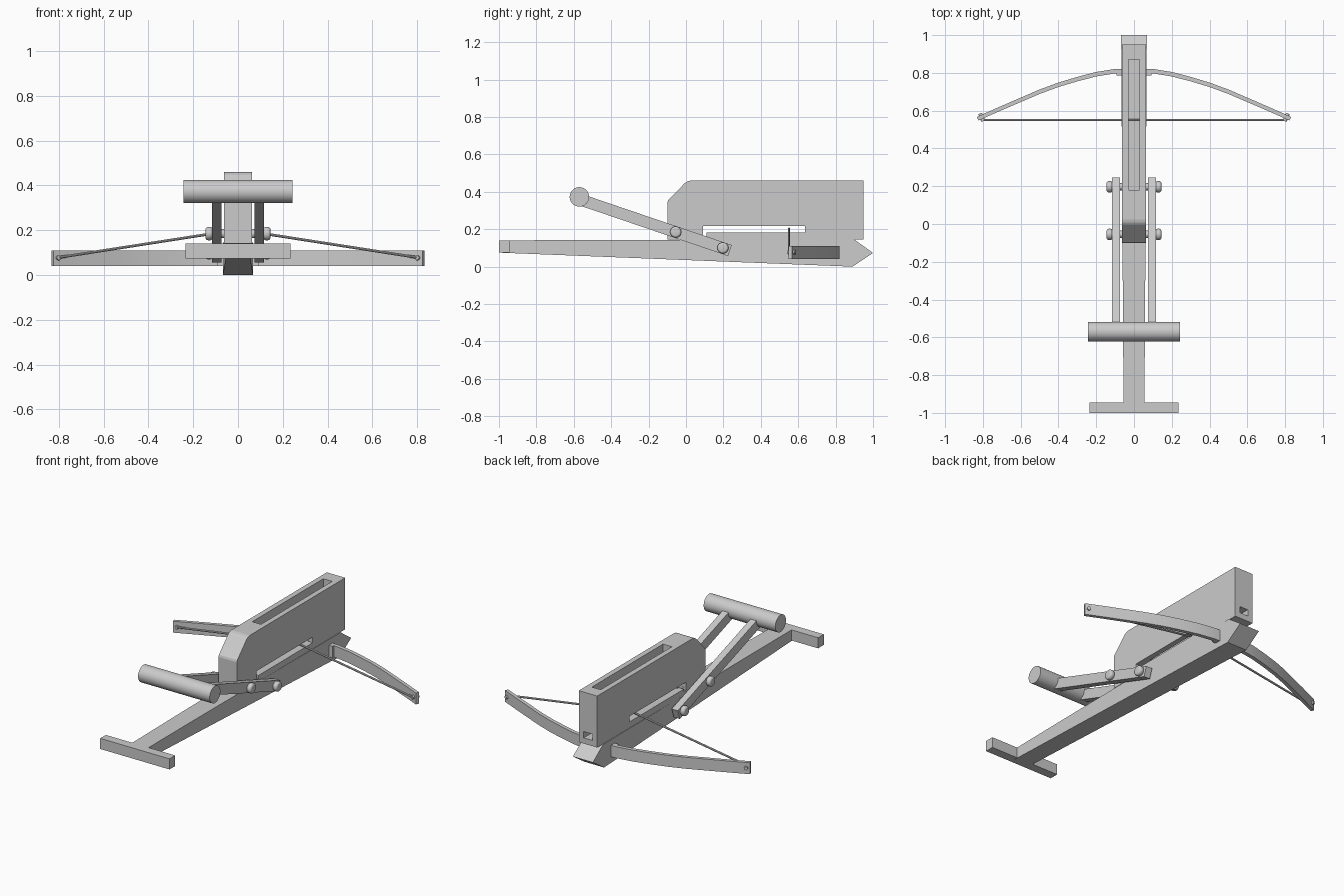
import bpy, bmesh, math
from mathutils import Vector

if "Cube" in bpy.data.objects:
    bpy.data.objects.remove(bpy.data.objects["Cube"])


def make(name, bm, smooth=False):
    bmesh.ops.recalc_face_normals(bm, faces=bm.faces)
    me = bpy.data.meshes.new(name)
    bm.to_mesh(me)
    bm.free()
    ob = bpy.data.objects.new(name, me)
    bpy.context.collection.objects.link(ob)
    bpy.ops.object.select_all(action='DESELECT')
    bpy.context.view_layer.objects.active = ob
    ob.select_set(True)
    if smooth:
        bpy.ops.object.shade_smooth_by_angle(angle=math.radians(35))
    return ob


def side_profile(name, pts, width):
    """Extrude a (y, z) outline across x; width(y) gives the half width."""
    bm = bmesh.new()
    l = [bm.verts.new((-width(y), y, z)) for y, z in pts]
    r = [bm.verts.new((width(y), y, z)) for y, z in pts]
    bm.faces.new(l)
    bm.faces.new(r[::-1])
    n = len(pts)
    for i in range(n):
        j = (i + 1) % n
        bm.faces.new((l[i], r[i], r[j], l[j]))
    return make(name, bm)


def box(name, x, y, z):
    bm = bmesh.new()
    bmesh.ops.create_cube(bm, size=1)
    for v in bm.verts:
        v.co = [a[0] + (c + 0.5) * (a[1] - a[0]) for a, c in zip((x, y, z), v.co)]
    return make(name, bm)


def rod(name, a, b, r, seg=24, bevel=0):
    a, b = Vector(a), Vector(b)
    bm = bmesh.new()
    bmesh.ops.create_cone(bm, cap_ends=True, segments=seg, radius1=r, radius2=r,
                          depth=(b - a).length)
    if bevel:
        rim = [e for e in bm.edges if abs(e.verts[0].co.z - e.verts[1].co.z) < 1e-5]
        bmesh.ops.bevel(bm, geom=rim, offset=bevel, segments=4, profile=0.5, affect='EDGES')
    m = (b - a).to_track_quat('Z', 'Y').to_matrix().to_4x4()
    m.translation = (a + b) / 2
    bm.transform(m)
    return make(name, bm, True)


def cut(ob, x, y, z):
    c = box("cutter", x, y, z)
    c.hide_render = True
    mod = ob.modifiers.new("cut", 'BOOLEAN')
    mod.operation, mod.solver, mod.object = 'DIFFERENCE', 'EXACT', c
    bpy.context.view_layer.objects.active = ob
    bpy.ops.object.modifier_apply(modifier=mod.name)
    bpy.data.objects.remove(c)


# Tapered stock with pointed nose, and the butt bar
side_profile("stock", [(-1, .075), (.89, 0), (1, .073), (.9, .145), (-.5, .143), (-1, .14)],
             lambda y: .055 + .0065 * (y + 1))
box("butt_bar", (-.235, .235), (-1, -.945), (.075, .14))

# Magazine with bolt well, string slot, string notch and muzzle channel
mag = side_profile("magazine", [(-.1, .144), (.95, .144), (.95, .46), (.025, .46), (.008, .456),
                                (-.006, .447), (-.087, .363), (-.096, .354), (-.1, .342)],
                   lambda y: .0625)
cut(mag, (-.03, .03), (.18, .87), (.2, .6))
cut(mag, (-.029, .029), (.12, 1.1), (.179, .218))
cut(mag, (-.2, .2), (.09, .635), (.182, .216))
cut(mag, (-.2, .2), (.091, .11), (.165, .2))

# Bow limb: a rectangular section swept along a smooth arc
half = [(0, .812), (.1, .809), (.2, .793), (.3, .767), (.4, .737), (.5, .700),
        (.6, .657), (.7, .614), (.77, .583), (.828, .557)]
path = [Vector((-x, y, 0)) for x, y in half[:0:-1]] + [Vector((x, y, 0)) for x, y in half]
bm = bmesh.new()
rings = []
for i, p in enumerate(path):
    t = (path[min(i + 1, len(path) - 1)] - path[max(i - 1, 0)]).normalized()
    n = Vector((-t.y, t.x, 0)) * (.012 - .002 * abs(p.x))
    rings.append([bm.verts.new((q.x, q.y, z)) for q, z in
                  ((p + n, .04), (p + n, .11), (p - n, .11), (p - n, .04))])
for a, b in zip(rings, rings[1:]):
    for k in range(4):
        bm.faces.new((a[k], a[(k + 1) % 4], b[(k + 1) % 4], b[k]))
bm.faces.new(rings[0])
bm.faces.new(rings[-1][::-1])
make("bow_limb", bm, True)
box("bow_clamp", (-.092, .092), (.785, .815), (.04, .11))

slope = -.34
along = Vector((0, 1, slope)).normalized()
across = Vector((0, -along.z, along.y))
for s, side in ((-1, "left"), (1, "right")):
    # Bowstring half, running up into the magazine slot, and its tip peg
    rod("bowstring_" + side, (s * .81, .55, .077), (0, .55, .203), .006, 10)
    rod("string_peg_" + side, (s * .798, .545, .077), (s * .815, .585, .077), .011, 12)
    # Lever arm
    front, back = Vector((0, .235, .086)), Vector((0, -.57, .36))
    pts = [front - across * .031, front + across * .031, back + across * .031, back - across * .031]
    arm = side_profile("lever_arm_" + side, [(p.y, p.z) for p in pts], lambda y: .0205)
    arm.location.x = s * .095
    # Rounded pivot heads
    for label, y, z in (("stock", .197, .1), ("magazine", -.055, .185)):
        rod(f"{label}_pivot_head_{side}", (s * .113, y, z), (s * .145, y, z), .03, 24, .012)

# Pivot shafts and handle
rod("stock_pivot_shaft", (-.12, .197, .1), (.12, .197, .1), .02)
rod("magazine_pivot_shaft", (-.12, -.055, .185), (.12, -.055, .185), .02)
rod("lever_handle", (-.243, -.57, .373), (.243, -.57, .373), .052, 40)
